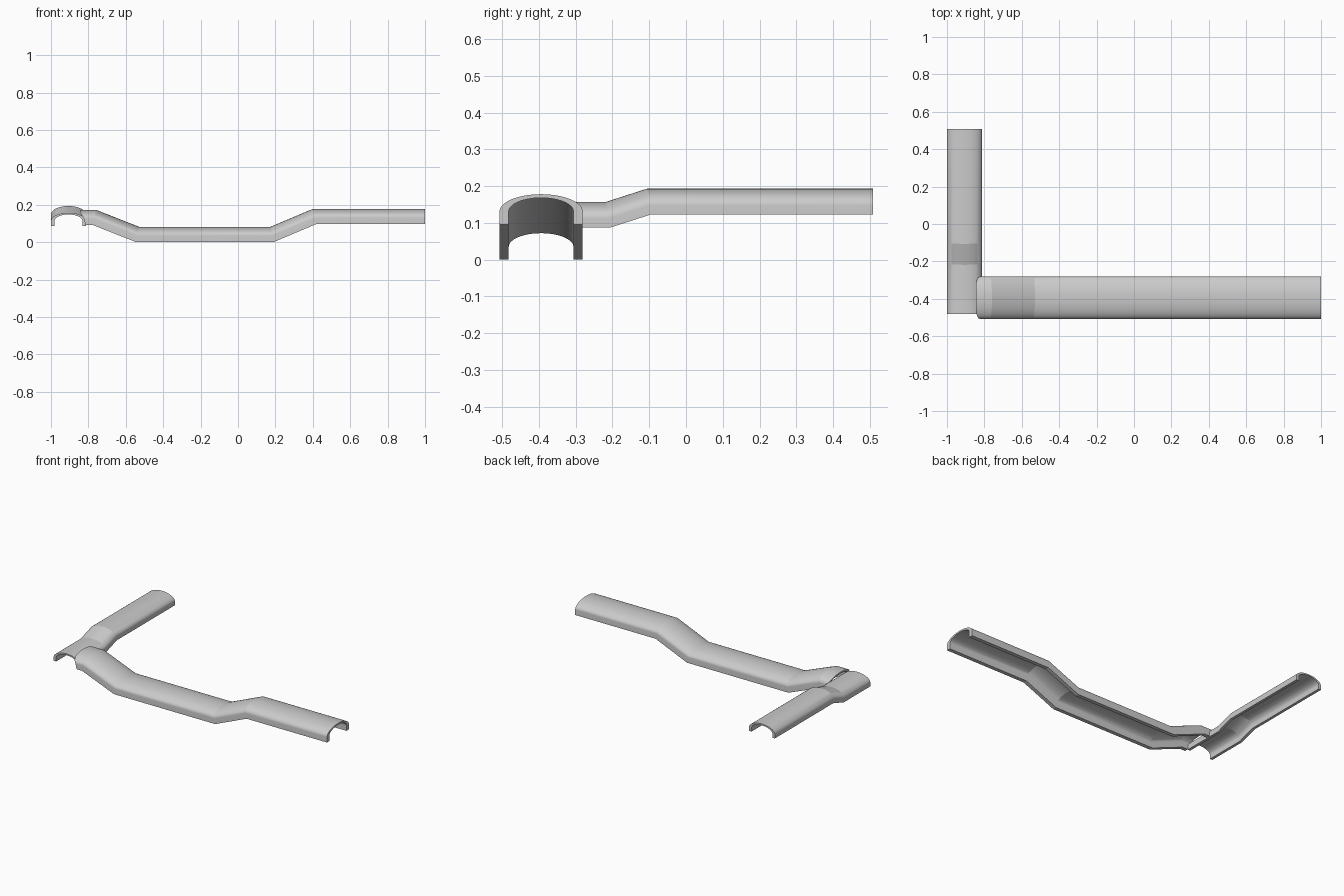
import bpy, bmesh, math
from mathutils import Vector

if "Cube" in bpy.data.objects:
    bpy.data.objects.remove(bpy.data.objects["Cube"])

SEG = 28


def arch_profile(half_w, leg, rise, side, crown):
    """Closed section (across, up): outer arch, then inner arch back."""
    def arc(rx, ry):
        pts = [(-rx, 0.0)]
        for i in range(SEG + 1):
            a = math.pi * (1 - i / SEG)
            pts.append((rx * math.cos(a), leg + ry * math.sin(a)))
        return pts + [(rx, 0.0)]
    return arc(half_w, rise) + arc(half_w - side, rise - crown)[::-1]


def channel(name, path, profile, place, end_shift=None):
    """Sweep the section along (distance, height) with mitred bends."""
    bm = bmesh.new()
    pts = [Vector(p) for p in path]
    rings = []
    for i, p in enumerate(pts):
        d0 = (p - pts[i - 1]).normalized() if i else None
        d1 = (pts[i + 1] - p).normalized() if i + 1 < len(pts) else None
        d0, d1 = d0 or d1, d1 or d0
        t = (d0 + d1).normalized()
        n = Vector((-t.y, t.x)) / t.dot(d0)
        ring = []
        for w, h in profile:
            q = p + n * h
            if i == 0 and end_shift:
                q.x += end_shift(h)
            ring.append(bm.verts.new(place(q.x, w, q.y)))
        rings.append(ring)
    k = len(profile)
    for a, b in zip(rings, rings[1:]):
        for j in range(k):
            bm.faces.new((a[j], a[(j + 1) % k], b[(j + 1) % k], b[j]))
    # end caps as strips between outer and inner arch
    for r in (rings[0], rings[-1]):
        for j in range(k // 2 - 1):
            bm.faces.new((r[j], r[j + 1], r[k - 2 - j], r[k - 1 - j]))
    bmesh.ops.recalc_face_normals(bm, faces=bm.faces)
    mesh = bpy.data.meshes.new(name)
    bm.to_mesh(mesh)
    bm.free()
    ob = bpy.data.objects.new(name, mesh)
    bpy.context.collection.objects.link(ob)
    bpy.context.view_layer.objects.active = ob
    ob.select_set(True)
    bpy.ops.object.shade_smooth_by_angle(angle=math.radians(15))
    ob.select_set(False)
    return ob


# long channel running along x, its left end coped over the short one
channel("long_channel",
        [(-0.815, 0.091), (-0.775, 0.091), (-0.545, 0.0), (0.19, 0.0),
         (0.417, 0.096), (1.0, 0.096)],
        arch_profile(0.113, 0.035, 0.047, 0.025, 0.010),
        lambda d, w, z: (d, -0.394 + w, z),
        lambda h: -0.03 * min(1.0, max(0.0, (h - 0.02) / 0.05)))

# short channel running along y
channel("short_channel",
        [(-0.48, 0.087), (-0.207, 0.087), (-0.095, 0.123), (0.508, 0.123)],
        arch_profile(0.0935, 0.025, 0.045, 0.018, 0.009),
        lambda d, w, z: (-0.9065 + w, d, z))
